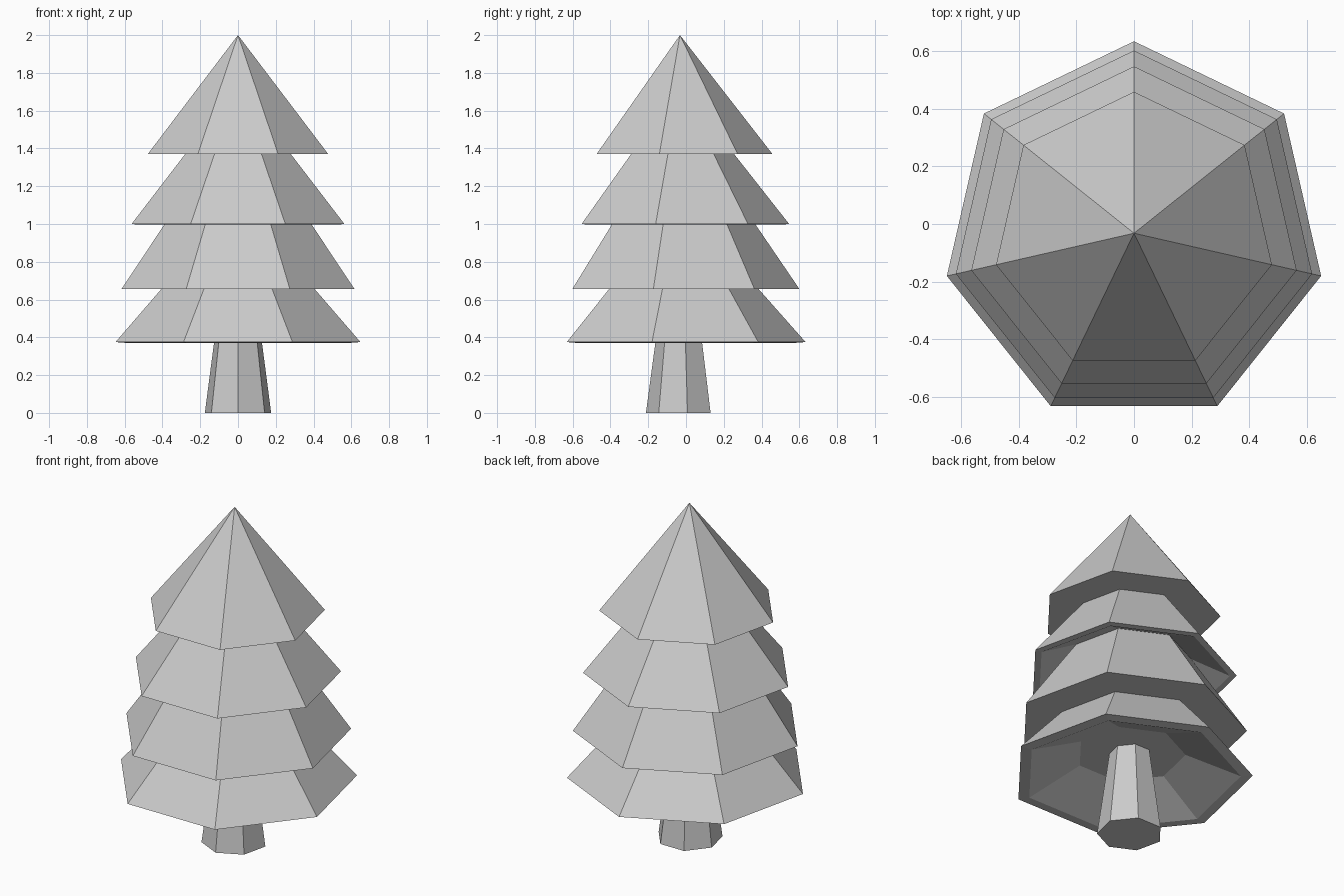
import bpy, bmesh
from math import cos, sin, pi

if "Cube" in bpy.data.objects:
    bpy.data.objects.remove(bpy.data.objects["Cube"])

SIDES = 7
CENTRE_Y = -0.032


def lathe(name, profile, start_angle):
    """Revolve a (radius, height) profile into a faceted seven-sided solid."""
    bm = bmesh.new()
    rings = []
    for r, z in profile:
        if r == 0:
            rings.append([bm.verts.new((0, CENTRE_Y, z))] * SIDES)
        else:
            angles = [start_angle + 2 * pi * i / SIDES for i in range(SIDES)]
            rings.append([bm.verts.new((r * cos(a), CENTRE_Y + r * sin(a), z))
                          for a in angles])
    for upper, lower in zip(rings, rings[1:]):
        for i in range(SIDES):
            j = (i + 1) % SIDES
            quad = [upper[i], lower[i], lower[j], upper[j]]
            bm.faces.new(list(dict.fromkeys(quad)))
    # close open ends with a single flat face
    for (r, _), ring in ((profile[0], rings[0]), (profile[-1], rings[-1])):
        if r > 0:
            bm.faces.new(ring)
    bmesh.ops.recalc_face_normals(bm, faces=bm.faces)
    mesh = bpy.data.meshes.new(name)
    bm.to_mesh(mesh)
    bm.free()
    obj = bpy.data.objects.new(name, mesh)
    bpy.context.collection.objects.link(obj)
    return obj


# four stacked branch tiers, with hollows under the second and the lowest
lathe("foliage", [
    (0, 2.0), (0.49, 1.37),
    (0.287, 1.37), (0.578, 1.0), (0.54, 0.997),
    (0.33, 1.10), (0.633, 0.655),
    (0.417, 0.655), (0.665, 0.375), (0.60, 0.37),
    (0.30, 0.50),
], pi / 2)

# tapered trunk, with a corner facing the front
lathe("trunk", [(0.113, 0.50), (0.18, 0.0)], -pi / 2)
